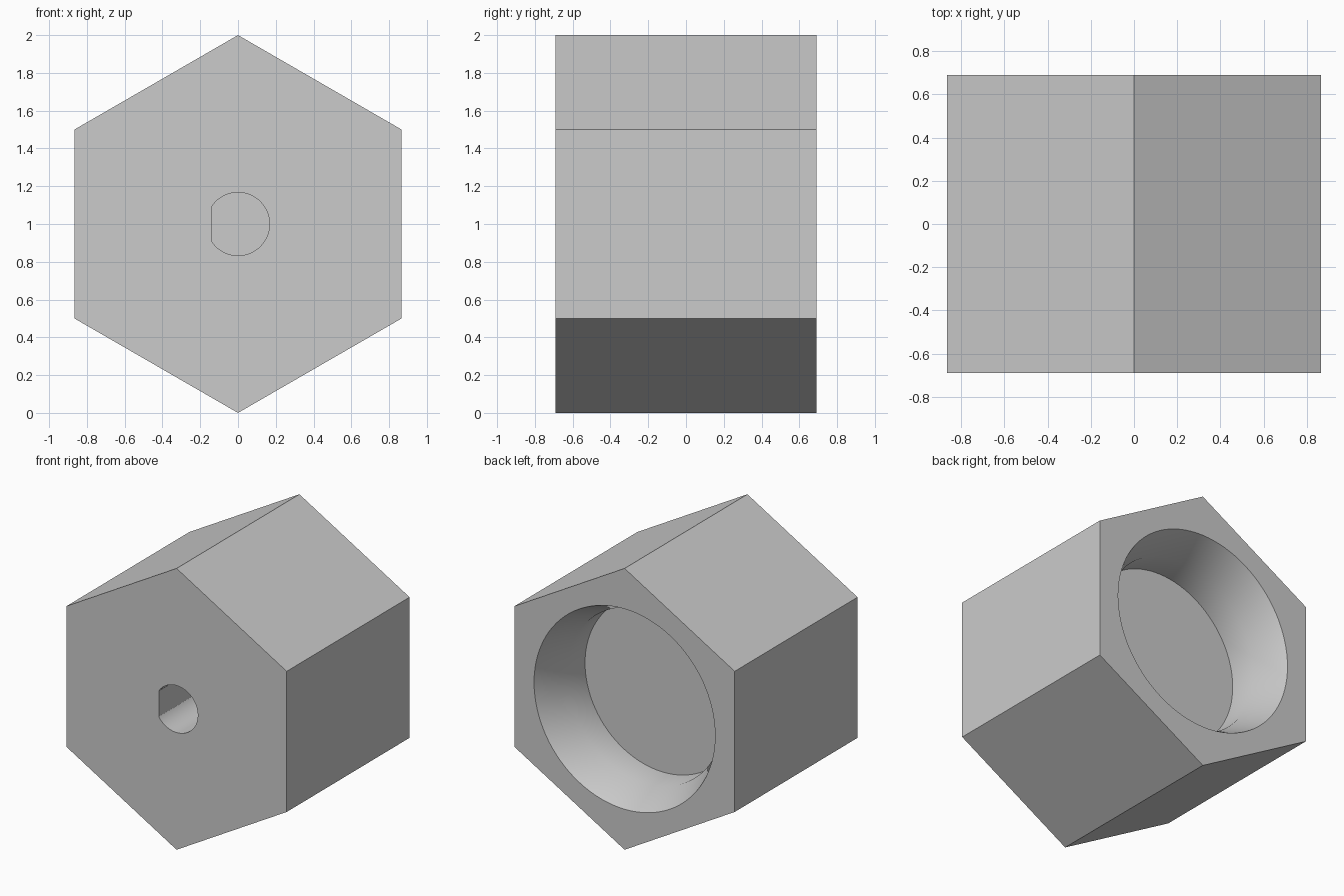
import bpy
import bmesh
from math import sin, cos, pi, acos, radians

cube = bpy.data.objects.get("Cube")
if cube:
    bpy.data.objects.remove(cube)

HALF = 0.69        # half the length of the socket along y
CENTRE = 1.0       # height of the axis
SEGMENTS = 96

grey = bpy.data.materials.new("plain grey")
grey.use_nodes = True
colour = (0.6, 0.6, 0.6, 1)
grey.diffuse_color = colour
grey.node_tree.nodes["Principled BSDF"].inputs["Base Color"].default_value = colour

bm = bmesh.new()


def ring(angles, radius, y):
    """Closed loop of edges around the y axis."""
    verts = [bm.verts.new((radius * cos(a), y, CENTRE + radius * sin(a))) for a in angles]
    return [bm.edges.new((v, verts[i - 1])) for i, v in enumerate(verts)]


def walls(loops):
    for a, b in zip(loops, loops[1:]):
        bmesh.ops.bridge_loops(bm, edges=a + b)


def floor(loop):
    bmesh.ops.contextual_create(bm, geom=loop)


def pierced_face(outer, inner):
    bmesh.ops.triangle_fill(bm, edges=outer + inner, use_beauty=True)


# Hexagonal body with a corner pointing up
corners = [pi / 6 + i * pi / 3 for i in range(6)]
front = ring(corners, 1, -HALF)
back = ring(corners, 1, HALF)
walls([front, back])

# D-shaped blind shaft hole in the front
flat = acos(-0.14 / 0.167)
arc = [-flat + 2 * flat * i / SEGMENTS for i in range(SEGMENTS + 1)]
shaft = [ring(arc, 0.167, y) for y in (-HALF, 0.0)]
walls(shaft)
floor(shaft[-1])
pierced_face(front, shaft[0])

# Flared round recess in the back
circle = [2 * pi * i / SEGMENTS for i in range(SEGMENTS)]
recess = [ring(circle, r, HALF - depth)
          for r, depth in ((0.712, 0), (0.614, 0.23), (0.612, 0.43))]
walls(recess)
floor(recess[-1])
pierced_face(back, recess[0])

bmesh.ops.recalc_face_normals(bm, faces=bm.faces)
mesh = bpy.data.meshes.new("hex_socket")
bm.to_mesh(mesh)
bm.free()
mesh.materials.append(grey)

socket = bpy.data.objects.new("hex_socket", mesh)
bpy.context.collection.objects.link(socket)
bpy.ops.object.select_all(action="DESELECT")
socket.select_set(True)
bpy.context.view_layer.objects.active = socket
bpy.ops.object.shade_smooth_by_angle(angle=radians(30))
